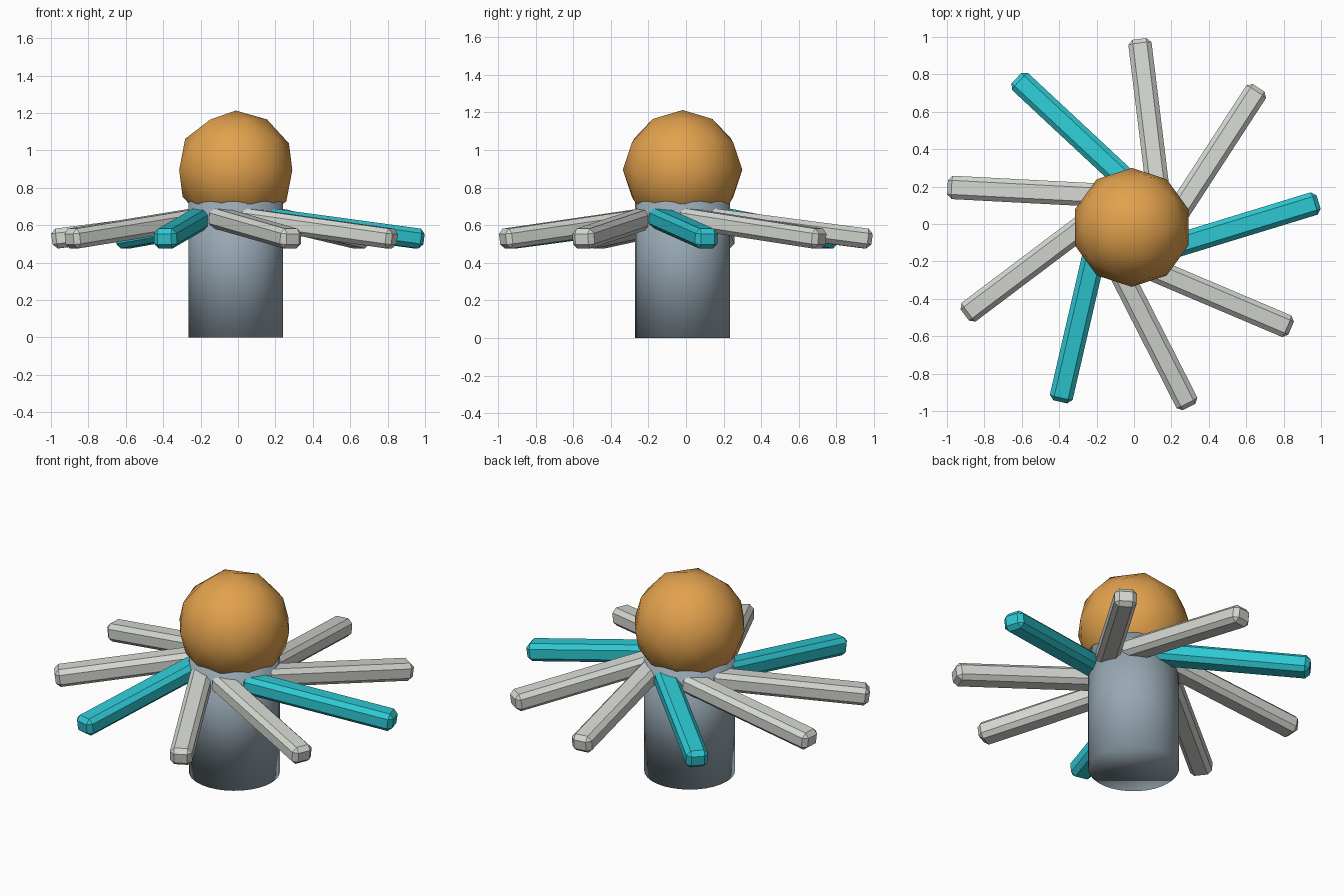
import bpy
from math import radians, atan
from mathutils import Matrix

if "Cube" in bpy.data.objects:
    bpy.data.objects.remove(bpy.data.objects["Cube"], do_unlink=True)

CX, CY = -0.012, -0.018      # shared vertical axis
ARM_COUNT = 9
ARM_WIDTH, ARM_HEIGHT = 0.125, 0.107
ARM_INNER, ARM_OUTER = 0.1, 0.995
ARM_OFFSET = -0.163          # sideways shift from the axis
ARM_SLOPE = 0.13


def material(name, color):
    mat = bpy.data.materials.new(name)
    mat.use_nodes = True
    mat.diffuse_color = (*color, 1)
    mat.node_tree.nodes["Principled BSDF"].inputs["Base Color"].default_value = (*color, 1)
    return mat


def finish(name, mat):
    obj = bpy.context.object
    obj.name = name
    obj.data.materials.append(mat)
    return obj


orange = material("warm orange", (0.76, 0.36, 0.075))
blue_grey = material("blue grey", (0.31, 0.39, 0.45))
pale_grey = material("pale grey", (0.66, 0.68, 0.64))
cyan = material("cyan", (0.027, 0.58, 0.65))

# Body column
body_height = 0.78
bpy.ops.mesh.primitive_cylinder_add(vertices=32, radius=0.253, depth=body_height,
                                    location=(CX, CY, body_height / 2))
finish("body", blue_grey)
bpy.ops.object.shade_smooth()

# Faceted round head
bpy.ops.mesh.primitive_ico_sphere_add(subdivisions=2, radius=0.318,
                                      location=(CX, CY, 0.895))
finish("head", orange)
bpy.ops.object.shade_smooth()

# Ring of drooping arms, every third one cyan
length = ARM_OUTER - ARM_INNER
middle = (ARM_OUTER + ARM_INNER) / 2
for i in range(ARM_COUNT):
    bpy.ops.mesh.primitive_cube_add(size=1)
    arm = finish(f"arm_{i + 1}", pale_grey if i % 3 else cyan)
    arm.data.transform(Matrix.Diagonal((length, ARM_WIDTH, ARM_HEIGHT, 1)))
    arm.matrix_world = (
        Matrix.Translation((CX, CY, 0.525 + ARM_SLOPE * length / 2))
        @ Matrix.Rotation(radians(17 + i * 360 / ARM_COUNT), 4, "Z")
        @ Matrix.Translation((middle, ARM_OFFSET, 0))
        @ Matrix.Rotation(atan(ARM_SLOPE), 4, "Y"))
    bevel = arm.modifiers.new("chamfer", "BEVEL")
    bevel.width = 0.025
    bevel.segments = 1
